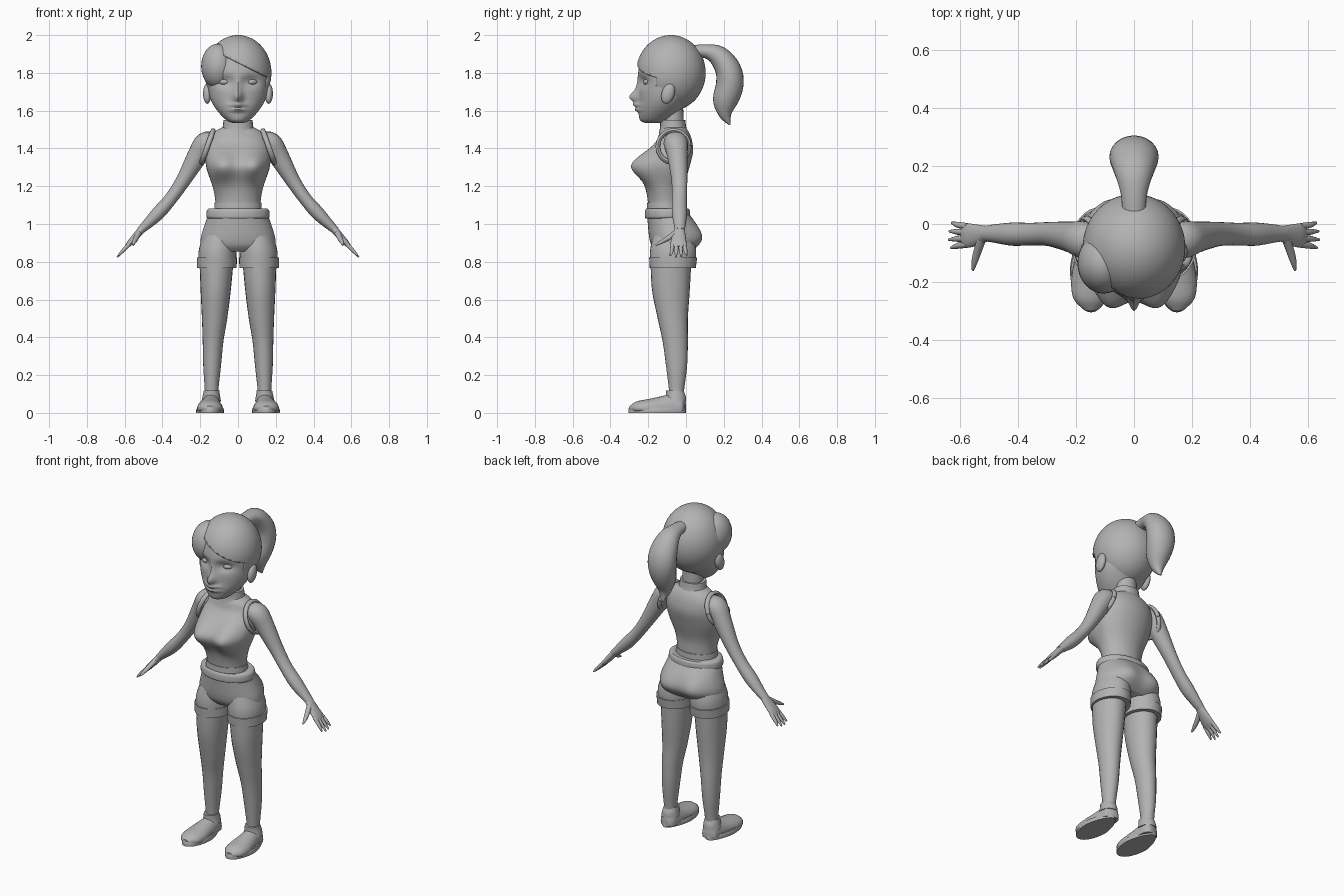
import bpy, bmesh, math
from mathutils import Vector, Matrix

if "Cube" in bpy.data.objects:
    bpy.data.objects.remove(bpy.data.objects["Cube"])

clay = bpy.data.materials.new("plain grey")
clay.use_nodes = True
GREY = (0.45, 0.45, 0.45, 1)
clay.diffuse_color = GREY
clay.node_tree.nodes["Principled BSDF"].inputs["Base Color"].default_value = GREY


def finish(name, bm, mirror=False):
    bmesh.ops.recalc_face_normals(bm, faces=bm.faces)
    mesh = bpy.data.meshes.new(name)
    bm.to_mesh(mesh)
    bm.free()
    mesh.materials.append(clay)
    ob = bpy.data.objects.new(name, mesh)
    bpy.context.collection.objects.link(ob)
    bpy.ops.object.select_all(action="DESELECT")
    ob.select_set(True)
    bpy.context.view_layer.objects.active = ob
    bpy.ops.object.shade_smooth_by_angle(angle=math.radians(45))
    if mirror:
        ob.modifiers.new("mirror", "MIRROR").use_mirror_merge = False
    return ob


def spline(rows, steps):
    """Smooth curve through rows of x, y, z, radius a, radius b."""
    out = []
    for i in range(len(rows) - 1):
        p0, p1, p2, p3 = (rows[max(0, min(k, len(rows) - 1))] for k in range(i - 1, i + 3))
        for s in range(steps):
            t = s / steps
            out.append([b + t * (c - a) / 2 + t * t * (a - 2.5 * b + 2 * c - d / 2)
                        + t ** 3 * (1.5 * (b - c) + (d - a) / 2)
                        for a, b, c, d in zip(p0, p1, p2, p3)])
    return out + [list(rows[-1])]


def loft(name, rows, n=24, steps=4, side=None, shape=None, mirror=False):
    """Skin ellipses along a path; without a side vector the ellipses stay level."""
    rows = spline(rows, steps)
    bm = bmesh.new()
    rings = []
    for i, r in enumerate(rows):
        c = Vector(r[:3])
        a, b = Vector((1, 0, 0)), Vector((0, 1, 0))
        if side:
            t = Vector(rows[min(i + 1, len(rows) - 1)][:3]) - Vector(rows[max(i - 1, 0)][:3])
            t.normalize()
            b = t.cross(Vector(side)).normalized()
            a = b.cross(t)
        ring = []
        for k in range(n):
            w = math.tau * k / n
            p = c + a * r[3] * math.cos(w) + b * r[4] * math.sin(w)
            if shape:
                shape(p, math.sin(w))
            ring.append(bm.verts.new(p))
        rings.append(ring)
    for lo, hi in zip(rings, rings[1:]):
        for k in range(n):
            m = (k + 1) % n
            bm.faces.new((lo[k], lo[m], hi[m], hi[k]))
    bm.faces.new(rings[0][::-1])
    bm.faces.new(rings[-1])
    return finish(name, bm, mirror)


def ball(name, loc, size, mirror=False, tilt=0, n=32):
    bm = bmesh.new()
    bmesh.ops.create_uvsphere(bm, u_segments=n, v_segments=n // 2, radius=1)
    m = Matrix.Translation(loc) @ Matrix.Rotation(tilt, 4, "X") @ Matrix.Diagonal((*size, 1))
    bm.transform(m)
    return finish(name, bm, mirror)


def bump(p, x, z, sx, sz):
    return math.exp(-((p.x - x) / sx) ** 2 / 2 - ((p.z - z) / sz) ** 2 / 2)


# Head and face
def face_shape(p, s):
    if s < 0:
        ax = Vector((abs(p.x), 0, p.z))
        p.y -= 0.045 * bump(p, 0, 1.67, 0.016, 0.022) + 0.015 * bump(p, 0, 1.72, 0.014, 0.035)
        p.y -= 0.02 * bump(p, 0, 1.63, 0.03, 0.008) + 0.018 * bump(p, 0, 1.605, 0.028, 0.008)
        p.y += 0.022 * bump(ax, 0.07, 1.755, 0.035, 0.022)


loft("face", [(0, -.165, 1.535, .03, .05), (0, -.165, 1.55, .062, .078), (0, -.14, 1.6, .11, .112),
              (0, -.115, 1.66, .145, .135), (0, -.1, 1.73, .16, .15), (0, -.085, 1.8, .165, .168),
              (0, -.085, 1.88, .14, .15)], n=96, steps=10, shape=face_shape)
ball("eye", (.07, -.19, 1.752), (.034, .036, .02), True)
ball("ear", (.163, -.095, 1.69), (.022, .034, .055), True, -0.3)

# Hair cap with an opening for the forehead
bm = bmesh.new()
bmesh.ops.create_uvsphere(bm, u_segments=64, v_segments=40, radius=1)
bm.transform(Matrix.Translation((0, -.08, 1.8)) @ Matrix.Diagonal((.177, .184, .2, 1)))
part, slope = Vector((-.05, 0, 1.88)), Vector((.5, 0, 1))
temple, back = Vector((0, -.16, 0)), Vector((0, 1, 0))
for co, no in ((part, slope), (temple, back)):
    bmesh.ops.bisect_plane(bm, geom=bm.verts[:] + bm.edges[:] + bm.faces[:], plane_co=co, plane_no=no)
hole = [f for f in bm.faces if (f.calc_center_median() - part).dot(slope) < 0
        and (f.calc_center_median() - temple).dot(back) < 0]
bmesh.ops.delete(bm, geom=hole, context="FACES")
hair = finish("hair_cap", bm)
thick = hair.modifiers.new("thickness", "SOLIDIFY")
thick.thickness, thick.offset = 0.012, -1
ball("swept_fringe", (-.105, -.135, 1.835), (.09, .105, .12))
loft("ponytail", [(0, .02, 1.91, .04, .035), (0, .1, 1.915, .045, .036), (0, .17, 1.89, .065, .055),
                  (0, .222, 1.82, .083, .068), (0, .232, 1.74, .083, .073), (0, .208, 1.65, .065, .066),
                  (0, .208, 1.58, .036, .035), (0, .232, 1.525, .006, .004)], side=(1, 0, 0))

# Neck and collar
loft("neck", [(0, -.065, 1.45, .06, .055), (0, -.07, 1.62, .06, .055)])
loft("collar", [(0, -.066, 1.48, .095, .078), (0, -.068, 1.51, .082, .07), (0, -.07, 1.55, .077, .066)])


# Sleeveless top
def bust_shape(p, s):
    if s < 0:
        d = bump(p, .09, 1.31, .058, .058) + bump(p, -.09, 1.31, .058, .058)
        p.y -= 0.092 * d * min(1, -3 * s)


loft("top", [(0, -.105, 1.05, .125, .092), (0, -.108, 1.12, .12, .094), (0, -.11, 1.2, .135, .1),
             (0, -.098, 1.3, .168, .116), (0, -.075, 1.38, .17, .112), (0, -.06, 1.44, .158, .092),
             (0, -.062, 1.485, .13, .078), (0, -.066, 1.515, .075, .06)], n=64, steps=7, shape=bust_shape)
loft("top_hem", [(0, -.108, 1.08, .126, .1), (0, -.108, 1.115, .123, .098)], n=48)
# Armhole rim, leaning in toward the neck
rim = [(.162 - .03 * math.sin(w), -.066 + .083 * math.cos(w), 1.41 + .085 * math.sin(w), .014, .012)
       for w in (math.tau * k / 16 for k in range(17))]
loft("armhole_rim", rim, n=8, steps=2, side=(1, 0, 0), mirror=True)


# Shorts
def seat_shape(p, s):
    if s > 0:
        d = bump(p, .095, .93, .06, .06) + bump(p, -.095, .93, .06, .06)
        p.y += 0.042 * d * min(1, 3 * s)


loft("shorts_seat", [(0, -.07, .855, .17, .085), (0, -.07, .885, .195, .112), (0, -.07, .93, .196, .125),
                     (0, -.08, 1.0, .175, .122), (0, -.098, 1.06, .155, .108)],
     n=64, steps=6, shape=seat_shape)
loft("shorts_leg", [(.111, -.07, .775, .099, .118), (.108, -.068, .86, .1, .122),
                    (.098, -.068, .94, .085, .105)], n=32, mirror=True)
loft("shorts_cuff", [(.112, -.07, .768, .105, .122), (.112, -.068, .822, .106, .127)],
     n=32, mirror=True)
loft("waistband", [(0, -.098, 1.03, .16, .116), (0, -.098, 1.04, .167, .12), (0, -.098, 1.07, .165, .118),
                   (0, -.098, 1.082, .155, .11)], n=48)

# Legs
loft("leg", [(.14, -.05, .06, .036, .038), (.14, -.05, .12, .036, .04), (.137, -.05, .25, .047, .056),
             (.132, -.057, .38, .055, .067), (.124, -.07, .5, .067, .08), (.118, -.08, .65, .08, .1),
             (.114, -.08, .8, .09, .108)], mirror=True)


# Shoes
def sole_shape(p, s):
    p.x = .148 + (p.x - .148) * (1 - .22 * max(0, s))


def ground(p, s):
    p.z = max(p.z, .01)


loft("shoe_sole", [(.148, -.153, 0, .073, .152), (.148, -.153, .015, .073, .152),
                   (.148, -.153, .028, .069, .148)], n=32, shape=sole_shape, mirror=True)
loft("shoe_upper", [(.145, -.003, .025, .02, .03), (.143, -.02, .025, .045, .07),
                    (.143, -.07, .025, .052, .077), (.146, -.13, .025, .06, .063),
                    (.149, -.2, .025, .068, .048), (.15, -.26, .025, .058, .036),
                    (.15, -.298, .025, .02, .012)], side=(1, 0, 0), shape=ground, mirror=True)
loft("shoe_collar", [(.142, -.055, .06, .052, .056), (.141, -.054, .09, .046, .052),
                     (.14, -.06, .118, .041, .046)], mirror=True)

# Arms
loft("arm", [(.12, -.06, 1.44, .05, .04), (.17, -.055, 1.43, .064, .058), (.215, -.045, 1.36, .054, .054),
             (.29, -.035, 1.23, .042, .039), (.355, -.035, 1.135, .039, .034),
             (.42, -.035, 1.06, .04, .036), (.48, -.033, 1.0, .032, .027), (.518, -.033, .965, .026, .02)],
     side=(0, 1, 0), mirror=True)

# Hands
loft("palm", [(.505, -.033, .977, .026, .02), (.545, -.038, .93, .037, .018), (.575, -.04, .897, .042, .015),
              (.592, -.04, .877, .036, .009)], side=(0, 1, 0), mirror=True)
for i, finger in enumerate(("index", "middle", "ring", "little")):
    y = -.071 + .021 * i
    reach = (.9, 1.03, 1, .85)[i]
    tip = (.58 + .058 * reach, y - .012 + .008 * i, .89 - .064 * reach, .004, .004)
    loft(finger + "_finger", [(.575, y, .895, .011, .011), (.608, y - .004 + .003 * i, .86, .0105, .01), tip],
         n=10, side=(0, 1, 0), mirror=True)
loft("thumb", [(.525, -.05, .955, .016, .016), (.54, -.095, .925, .014, .013),
               (.55, -.13, .905, .011, .01), (.556, -.16, .888, .004, .004)],
     n=12, side=(1, 0, 0), mirror=True)
